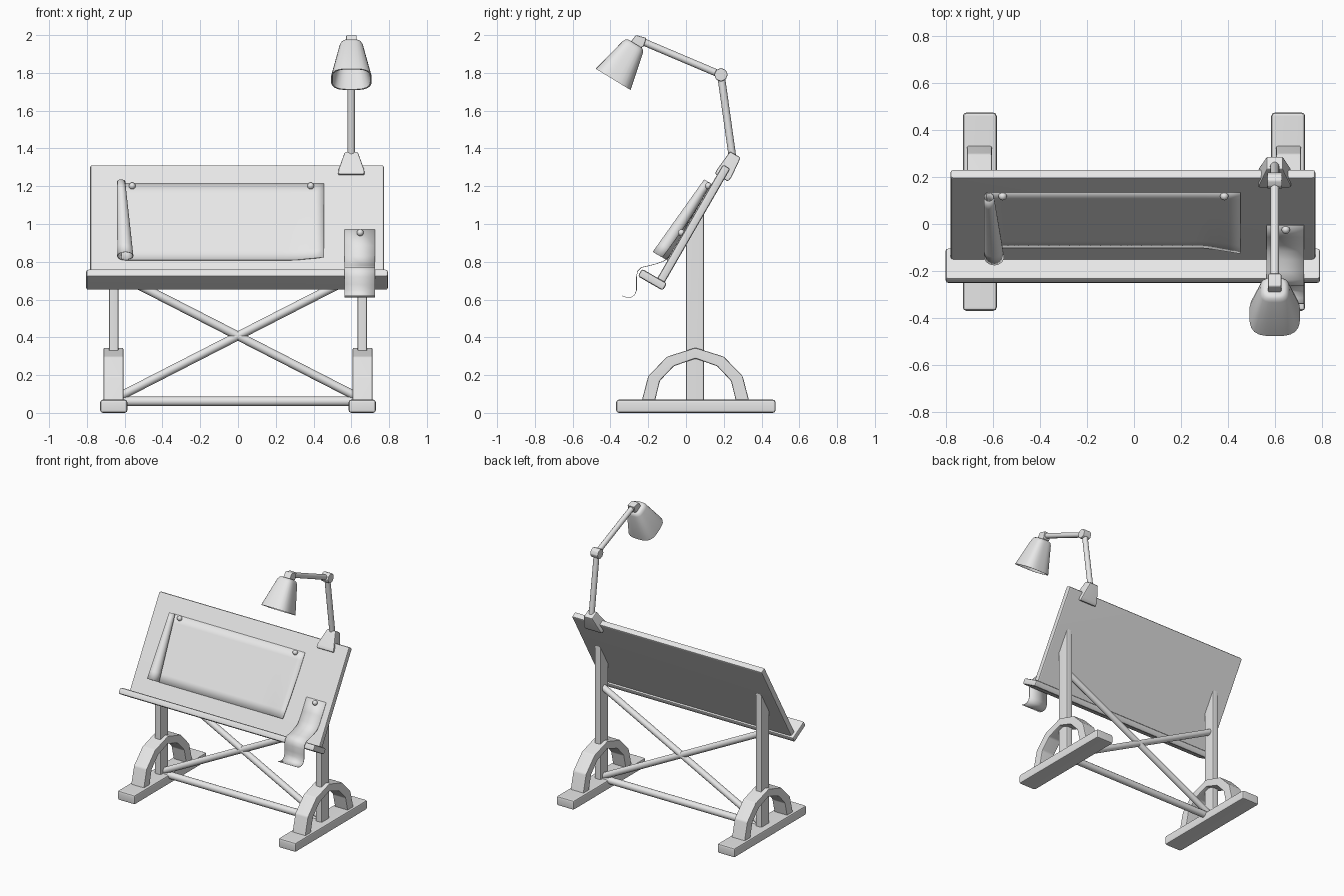
import bpy
import bmesh
from math import sin, cos, pi, radians
from mathutils import Vector

if "Cube" in bpy.data.objects:
    bpy.data.objects.remove(bpy.data.objects["Cube"])

grey = bpy.data.materials.new("light grey")
grey.use_nodes = True
grey.diffuse_color = (0.8, 0.8, 0.8, 1)
grey.node_tree.nodes["Principled BSDF"].inputs["Base Color"].default_value = (0.8, 0.8, 0.8, 1)

TILT = radians(30)
LAMP_X = 0.6


def on_board(x, u, n):
    """Point at height u along the sloping board and distance n out from it."""
    return Vector((x, u * sin(TILT) - n * cos(TILT), u * cos(TILT) + n * sin(TILT)))


def finish(name, bm, bevel=0, angle=35):
    bmesh.ops.recalc_face_normals(bm, faces=bm.faces)
    if bevel:
        edges = [e for e in bm.edges if e.calc_face_angle(0) > radians(20)]
        bmesh.ops.bevel(bm, geom=edges, offset=bevel, segments=2, profile=0.5,
                        affect='EDGES', clamp_overlap=True)
    mesh = bpy.data.meshes.new(name)
    bm.to_mesh(mesh)
    bm.free()
    mesh.materials.append(grey)
    obj = bpy.data.objects.new(name, mesh)
    bpy.context.collection.objects.link(obj)
    bpy.ops.object.select_all(action='DESELECT')
    obj.select_set(True)
    bpy.context.view_layer.objects.active = obj
    bpy.ops.object.shade_smooth_by_angle(angle=radians(angle))
    if bevel:
        mod = obj.modifiers.new("weighted", 'WEIGHTED_NORMAL')
        mod.keep_sharp = True
    return obj


def loft(name, rings, bevel=0, angle=35):
    """Skin a list of equal rings and cap both ends."""
    bm = bmesh.new()
    loops = [[bm.verts.new(p) for p in ring] for ring in rings]
    count = len(loops[0])
    for a, b in zip(loops, loops[1:]):
        for i in range(count):
            j = (i + 1) % count
            bm.faces.new((a[i], a[j], b[j], b[i]))
    bm.faces.new(loops[0][::-1])
    bm.faces.new(loops[-1])
    return finish(name, bm, bevel, angle)


def prism(name, profile, x0, x1, bevel=0.01):
    return loft(name, [[(x, y, z) for y, z in profile] for x in (x0, x1)], bevel)


def slab(name, x0, x1, u0, u1, n0, n1, bevel):
    """Box aligned to the slope of the board."""
    corners = ((u0, n0), (u1, n0), (u1, n1), (u0, n1))
    return loft(name, [[on_board(x, u, n) for u, n in corners] for x in (x0, x1)], bevel)


def rod(name, a, b, radius, sides=12, bevel=0):
    a, b = Vector(a), Vector(b)
    turn = (b - a).to_track_quat('Z', 'Y')
    ring = [turn @ Vector((radius * cos(2 * pi * i / sides), radius * sin(2 * pi * i / sides), 0))
            for i in range(sides)]
    return loft(name, [[end + p for p in ring] for end in (a, b)], bevel)


def sheet(name, point, rows, cols):
    """Thin paper surface from a function of (row, column) fractions."""
    bm = bmesh.new()
    grid = [[bm.verts.new(point(r / rows, c / cols)) for c in range(cols + 1)]
            for r in range(rows + 1)]
    for r in range(rows):
        for c in range(cols):
            bm.faces.new((grid[r][c], grid[r][c + 1], grid[r + 1][c + 1], grid[r + 1][c]))
    obj = finish(name, bm, angle=60)
    mod = obj.modifiers.new("thickness", 'SOLIDIFY')
    mod.thickness = 0.003
    mod.offset = 0
    return obj


# Feet, arched braces and posts
half_arch = [(-0.285, 0.06), (-0.25, 0.195), (-0.15, 0.298)]
half_inner = [(-0.215, 0.06), (-0.188, 0.17), (-0.115, 0.247)]
outer = half_arch + [(0, 0.345)] + [(-y, z) for y, z in half_arch[::-1]]
inner = half_inner + [(0, 0.288)] + [(-y, z) for y, z in half_inner[::-1]]
arch = [(y + 0.05, z) for y, z in outer + inner[::-1]]
foot = [(-0.37, 0), (0.475, 0), (0.475, 0.07), (-0.37, 0.07)]
post = [(0, 0.05), (0.095, 0.05), (0.095, 1.06), (0, 0.9)]
for side, s in (("right", -1), ("left", 1)):
    prism(side + "_foot", foot, s * 0.585, s * 0.73, 0.015)
    prism(side + "_arch", arch, s * 0.606, s * 0.713, 0.008)
    prism(side + "_post", post, s * 0.633, s * 0.683, 0.01)
    rod(side + "_cross_brace", (s * -0.65, 0.05, 0.075), (s * 0.65, 0.05, 0.74), 0.023)
rod("bottom_stretcher", (-0.65, 0.05, 0.061), (0.65, 0.05, 0.061), 0.025)

# Sloping board and pencil ledge
slab("drawing_board", -0.783, 0.773, 0.53, 1.237, 0.443, 0.488, 0.012)
slab("pencil_ledge", -0.804, 0.794, 0.499, 0.544, 0.43, 0.583, 0.012)


# Large paper with a conical roll at one edge and a lifted corner
def large_paper(r, c):
    u = 0.65 + 0.468 * r
    radius = 0.045 - 0.023 * r
    centre = -0.64 + radius
    if c < 0.5:
        a = 2 * pi * 1.1 * (1 - c / 0.5)
        shrink = radius * (1 - 0.025 * a)
        return on_board(centre - shrink * sin(a), u, 0.491 + radius - shrink * cos(a))
    t = (c - 0.5) / 0.5
    lift = 0.03 * max(0, t - 0.85) / 0.15 * (1 - r) ** 2
    return on_board(centre + (0.455 - centre) * t, u, 0.491 + lift)


sheet("large_paper", large_paper, 8, 48)

# Small note draped over the ledge
drape = [(-0.006, 0.97), (-0.055, 0.885), (-0.09, 0.83), (-0.115, 0.805), (-0.155, 0.79),
         (-0.2, 0.778), (-0.237, 0.77), (-0.257, 0.75), (-0.262, 0.72), (-0.262, 0.68),
         (-0.262, 0.65), (-0.272, 0.625), (-0.29, 0.613), (-0.315, 0.612), (-0.34, 0.62)]
sheet("small_note",
      lambda r, c: (0.565 + 0.16 * c, *drape[round(r * (len(drape) - 1))]),
      len(drape) - 1, 2)

# Round pins
for i, (x, u) in enumerate(((-0.56, 1.1), (0.385, 1.1), (0.647, 0.814))):
    bm = bmesh.new()
    bmesh.ops.create_uvsphere(bm, u_segments=12, v_segments=8, radius=0.018)
    pin = finish("pin_%d" % (i + 1), bm, angle=60)
    pin.location = on_board(x, u, 0.498)

# Lamp clamp, tapering upward
loft("lamp_clamp", [[on_board(LAMP_X + sx * w, u, n) for sx, n in
                     ((-1, n0), (1, n0), (1, n1), (-1, n1))]
                    for u, w, n0, n1 in ((1.172, 0.07, 0.42, 0.5), (1.2, 0.068, 0.415, 0.502),
                                         (1.315, 0.035, 0.425, 0.49))], 0.008)

# Lamp arms and joints
elbow = Vector((LAMP_X, 0.185, 1.79))
rod("lower_lamp_arm", (LAMP_X, 0.248, 1.34), elbow, 0.02)
rod("upper_lamp_arm", elbow, (LAMP_X, -0.235, 1.968), 0.019)
rod("elbow_joint", elbow - Vector((0.032, 0, 0)), elbow + Vector((0.032, 0, 0)), 0.036, 8, 0.006)
head = [(-0.3, 1.955), (-0.265, 2.0), (-0.21, 1.985), (-0.225, 1.937), (-0.29, 1.925)]
prism("head_joint", head, LAMP_X - 0.028, LAMP_X + 0.028, 0.006)

# Hollow lamp shade with a rounded square section
crown = Vector((LAMP_X, -0.27, 1.955))
axis = Vector((0, -0.116, -0.19)).normalized()
across = Vector((0, axis.z, -axis.y))


def shade_ring(depth, half):
    ring = []
    for i in range(32):
        a = 2 * pi * i / 32
        size = half / (abs(cos(a)) ** 3.2 + abs(sin(a)) ** 3.2) ** (1 / 3.2)
        ring.append(crown + axis * depth + Vector((size * cos(a), 0, 0)) + across * size * sin(a))
    return ring


loft("lamp_shade", [shade_ring(d, h) for d, h in
                    ((0, 0.042), (0.006, 0.053), (0.022, 0.062), (0.222, 0.108),
                     (0.222, 0.101), (0.03, 0.055), (0.025, 0.04))], angle=40)
